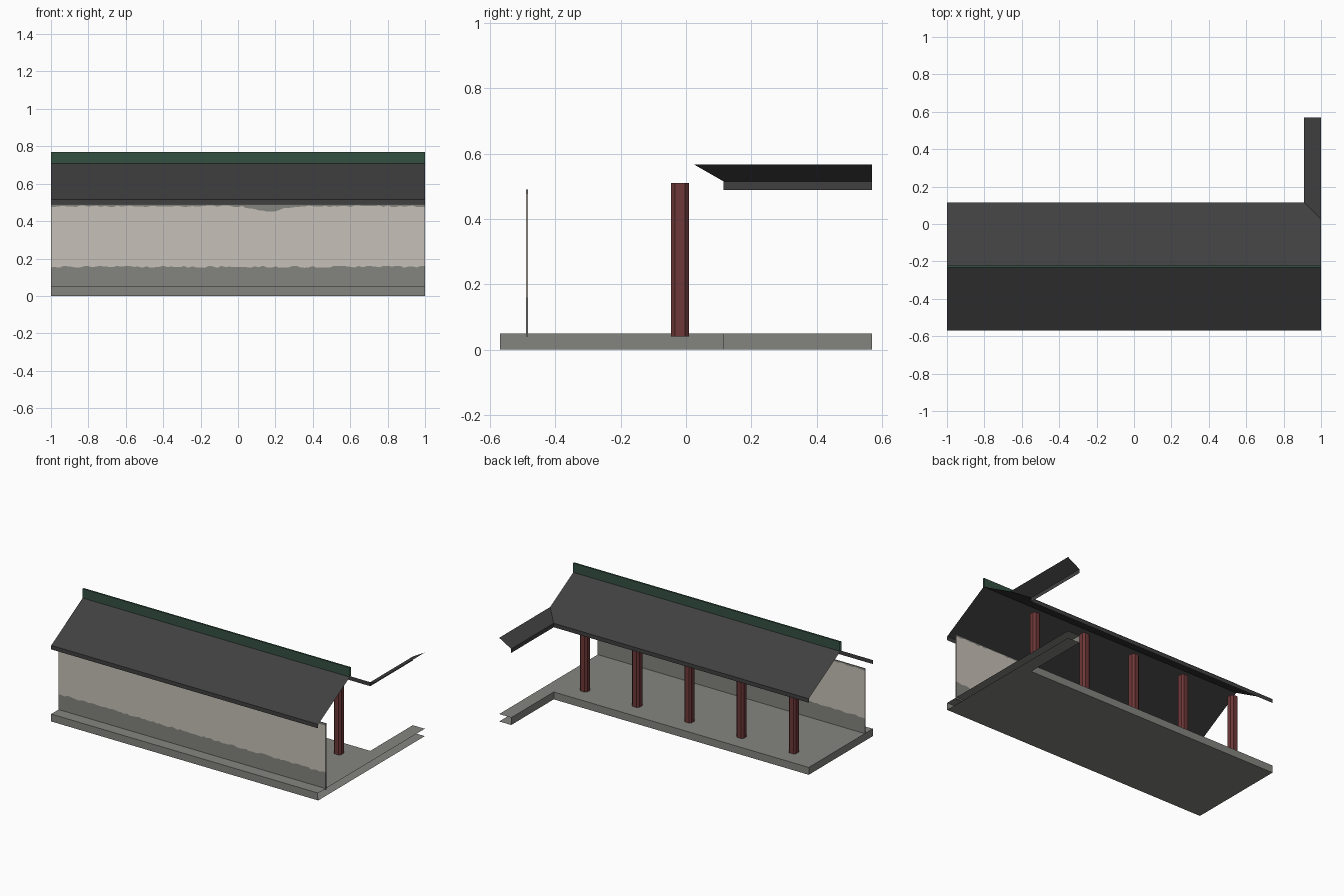
import bpy, math, random

random.seed(4)
old = bpy.data.objects.get("Cube")
if old:
    bpy.data.objects.remove(old, do_unlink=True)


def material(name, rgb):
    """Flat material from 0-255 display values, stored as linear."""
    lin = [((c / 255 + 0.055) / 1.055) ** 2.4 for c in rgb]
    m = bpy.data.materials.new(name)
    m.use_nodes = True
    m.diffuse_color = (*lin, 1)
    m.node_tree.nodes["Principled BSDF"].inputs["Base Color"].default_value = (*lin, 1)
    return m


STONE = material("grey stone", (132, 133, 127))
PLASTER = material("beige plaster", (198, 192, 183))
TILE = material("dark roof tile", (64, 64, 64))
GREEN = material("ridge green", (52, 80, 66))
RED = material("dark red wood", (110, 56, 56))


def build(name, verts, faces, mats, indices=None):
    me = bpy.data.meshes.new(name)
    me.from_pydata(verts, [], faces)
    for m in mats:
        me.materials.append(m)
    if indices:
        me.polygons.foreach_set("material_index", indices)
    me.update()
    ob = bpy.data.objects.new(name, me)
    bpy.context.collection.objects.link(ob)
    return ob


def strip(name, path, z0, z1, mat):
    """Vertical band following a plan path."""
    n = len(path)
    verts = [(x, y, z) for z in (z0, z1) for x, y in path]
    faces = [(i, i + 1, n + i + 1, n + i) for i in range(n - 1)]
    return build(name, verts, faces, [mat])


# Main dimensions
FRONT, BACK, END, INNER = -0.57, 0.115, 0.57, 0.91
FLOOR, EAVE, RIDGE = 0.05, 0.515, 0.71
MID = (FRONT + BACK) / 2
HALF = BACK - MID
VALLEY = EAVE + (1 - INNER) * (RIDGE - EAVE) / HALF

# L-shaped platform, open on the right side and at the end of the short wing
outline = [(1, END), (INNER, END), (INNER, BACK), (-1, BACK), (-1, FRONT), (1, FRONT)]
order = list(range(6))
build("platform_floor", [(x, y, FLOOR) for x, y in outline], [order], [STONE])
build("platform_bottom", [(x, y, 0) for x, y in outline], [order[::-1]], [STONE])
strip("platform_sides", outline[1:], 0, FLOOR, STONE)

# Roof slopes as thin sheets meeting in a valley
build("roof_front_slope",
      [(-1, FRONT, EAVE), (1, FRONT, EAVE), (1, MID, RIDGE), (-1, MID, RIDGE)],
      [(0, 1, 2, 3)], [TILE])
valley = (1, BACK - (1 - INNER), VALLEY)
build("roof_back_slope",
      [(INNER, BACK, EAVE), (-1, BACK, EAVE), (-1, MID, RIDGE), (1, MID, RIDGE), valley],
      [(0, 1, 2, 3, 4)], [TILE])
build("roof_wing_slope",
      [(INNER, END, EAVE), (INNER, BACK, EAVE), valley, (1, END, VALLEY)],
      [(0, 1, 2, 3)], [TILE])

# Eave boards
strip("front_eave_board", [(-1, FRONT), (1, FRONT)], 0.488, EAVE, TILE)
strip("back_eave_board", outline[1:4], 0.488, EAVE, TILE)

# Ridge cap: two sides and a top
w, top = 0.006, 0.77
section = [(MID - w, RIDGE - 0.003), (MID - w, top), (MID + w, top), (MID + w, RIDGE - 0.003)]
build("ridge_cap", [(x, y, z) for x in (-1, 1) for y, z in section],
      [(i, i + 4, i + 5, i + 1) for i in range(3)], [GREEN])

# Plaster wall with a ragged stone-grey foot and a worn top edge
COLS = 90
verts, faces, index = [], [], []
for i in range(COLS + 1):
    x = -1 + 2 * i / COLS
    foot = 0.155 + random.uniform(-0.005, 0.006)
    worn = 0.479 + random.uniform(-0.004, 0.005)
    worn -= 0.026 * math.exp(-((x - 0.17) / 0.1) ** 2)
    verts += [(x, -0.487, z) for z in (0.04, foot, worn, 0.49)]
    if i:
        for k in range(3):
            a, b = 4 * (i - 1) + k, 4 * i + k
            faces.append((a, b, b + 1, a + 1))
            index.append(k % 2)
wall = build("front_wall", verts, faces, [STONE, PLASTER], index)
solid = wall.modifiers.new("thickness", "SOLIDIFY")
solid.thickness = 0.006
solid.offset = 0

# Row of chamfered wooden columns
h, c = 0.0275, 0.015
ring = [(h, -c), (h, c), (c, h), (-c, h), (-h, c), (-h, -c), (-c, -h), (c, -h)]
for k in range(5):
    cx, cy = -0.795 + 0.391 * k, -0.018
    pts = [(cx + x, cy + y, z) for z in (0.04, 0.51) for x, y in ring]
    sides = [(i, (i + 1) % 8, (i + 1) % 8 + 8, i + 8) for i in range(8)]
    caps = [list(range(7, -1, -1)), list(range(8, 16))]
    build(f"column_{k + 1}", pts, sides + caps, [RED])
